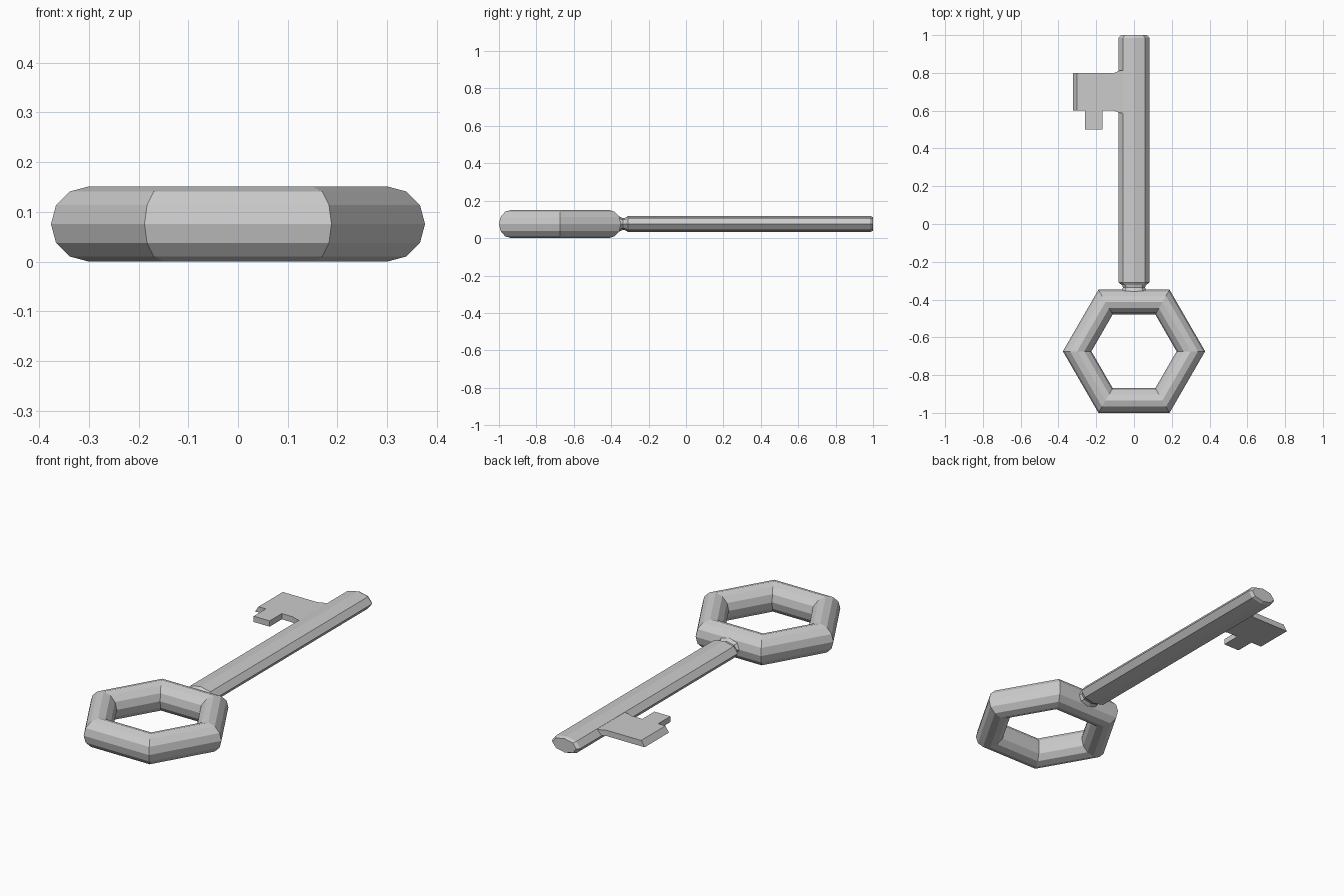
import bpy, bmesh
from math import sin, cos, tau

if "Cube" in bpy.data.objects:
    bpy.data.objects.remove(bpy.data.objects["Cube"])

ZC = 0.0755  # mid height of the key


def finish(name, bm):
    bmesh.ops.recalc_face_normals(bm, faces=bm.faces)
    mesh = bpy.data.meshes.new(name)
    bm.to_mesh(mesh)
    bm.free()
    obj = bpy.data.objects.new(name, mesh)
    bpy.context.collection.objects.link(obj)
    return obj


def loft(name, sections):
    """Flattened eight-sided rod along y from (y, x radius, z radius)."""
    bm = bmesh.new()
    rings = [[bm.verts.new((rx * cos(i * tau / 8), y, ZC + rz * sin(i * tau / 8)))
              for i in range(8)] for y, rx, rz in sections]
    for a, b in zip(rings, rings[1:]):
        for i in range(8):
            j = (i + 1) % 8
            bm.faces.new((a[i], a[j], b[j], b[i]))
    bm.faces.new(rings[0])
    bm.faces.new(rings[-1])
    return finish(name, bm)


# Hexagonal bow
bpy.ops.mesh.primitive_torus_add(major_segments=6, minor_segments=12,
                                 major_radius=0.301, minor_radius=ZC,
                                 location=(0, -0.674, ZC))
bpy.context.object.name = "bow_ring"

# Shaft with chamfered tip and pinched neck flaring into the bow
loft("shaft", [(1.0, 0.069, 0.036), (0.985, 0.082, 0.0435),
               (-0.31, 0.082, 0.0435), (-0.323, 0.064, 0.034),
               (-0.336, 0.058, 0.031), (-0.355, 0.066, 0.040),
               (-0.38, 0.066, 0.040)])

# Bit plate with tooth; the outer end slants like the shaft facet it grows from
outline = [(-0.05, 0.815), (-0.075, 0.812), (-0.105, 0.80), (-0.322, 0.80),
           (-0.322, 0.60), (-0.26, 0.60), (-0.26, 0.50), (-0.168, 0.50),
           (-0.168, 0.60), (-0.105, 0.60), (-0.075, 0.588), (-0.05, 0.585)]
bm = bmesh.new()
low = [bm.verts.new((x, y, ZC)) for x, y in outline]
high = [bm.verts.new((x + (0.02 if x < -0.3 else 0), y, ZC + 0.03)) for x, y in outline]
bm.faces.new(low)
bm.faces.new(high)
for i in range(len(outline)):
    j = (i + 1) % len(outline)
    bm.faces.new((low[i], low[j], high[j], high[i]))
finish("bit", bm)
